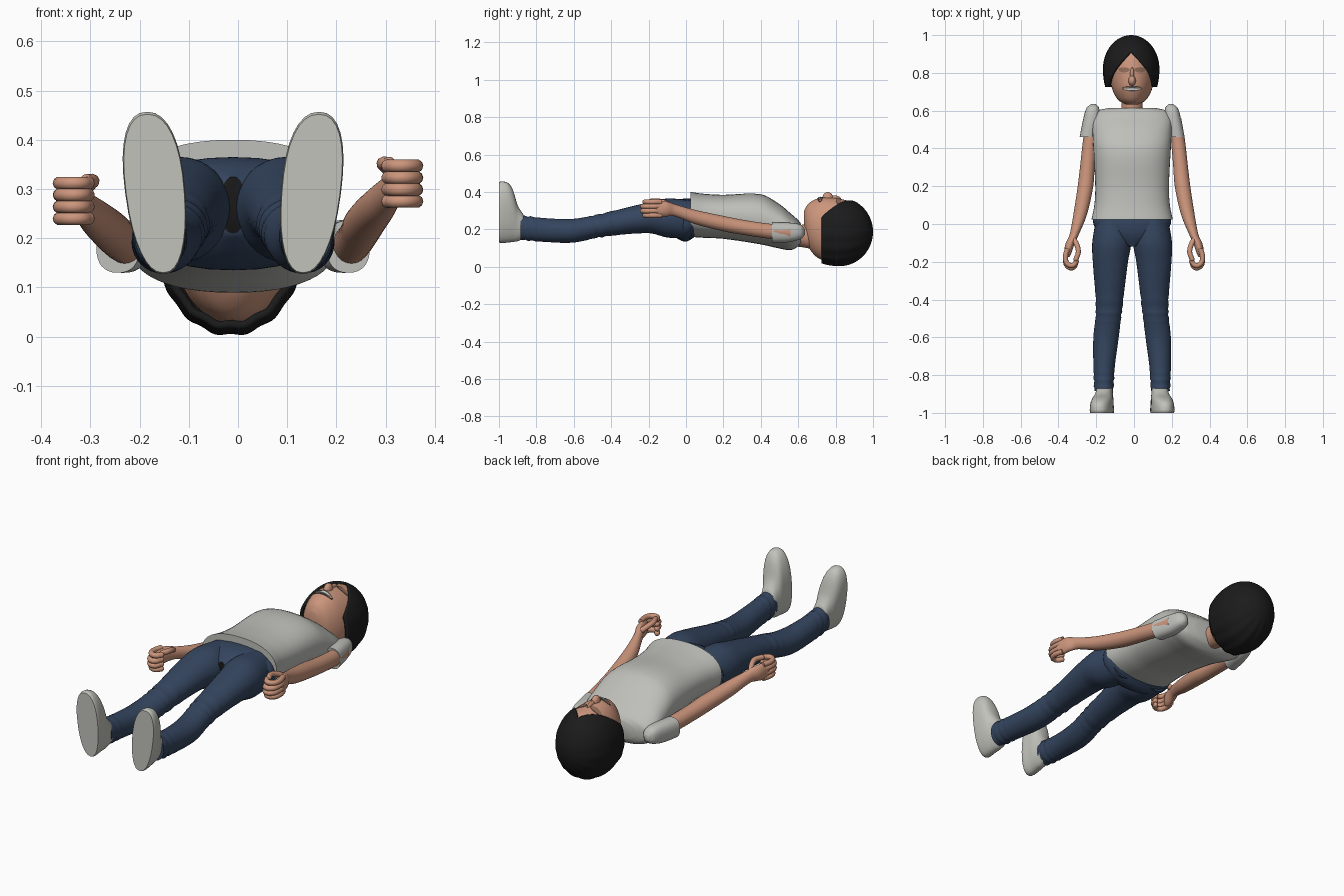
import bpy
import bmesh
from math import sin, cos, pi, radians, asin, sqrt, copysign
from mathutils import Vector

cube = bpy.data.objects.get("Cube")
if cube:
    bpy.data.objects.remove(cube, do_unlink=True)

MID = -0.01  # middle of the body


def material(name, r, g, b):
    mat = bpy.data.materials.new(name)
    mat.use_nodes = True
    mat.diffuse_color = (r, g, b, 1)
    bsdf = next(n for n in mat.node_tree.nodes if n.type == "BSDF_PRINCIPLED")
    bsdf.inputs["Base Color"].default_value = (r, g, b, 1)
    bsdf.inputs["Roughness"].default_value = 0.8
    return mat


SKIN = material("skin", 0.6, 0.3, 0.2)
HAIR = material("black hair", 0.011, 0.011, 0.011)
SHIRT = material("grey shirt", 0.52, 0.52, 0.49)
JEANS = material("blue denim", 0.035, 0.06, 0.115)
SHOE = material("light shoe", 0.54, 0.54, 0.5)
DARK = material("black", 0.01, 0.01, 0.01)
EYE = material("eyelid brown", 0.28, 0.15, 0.1)
LIP = material("mouth grey", 0.1, 0.085, 0.08)
TEETH = material("teeth", 0.6, 0.6, 0.58)


def smooth(ob, angle=50):
    bpy.ops.object.select_all(action="DESELECT")
    ob.select_set(True)
    bpy.context.view_layer.objects.active = ob
    bpy.ops.object.shade_smooth_by_angle(angle=radians(angle))


def finish(bm, name, *mats):
    bmesh.ops.recalc_face_normals(bm, faces=bm.faces)
    mesh = bpy.data.meshes.new(name)
    bm.to_mesh(mesh)
    bm.free()
    ob = bpy.data.objects.new(name, mesh)
    bpy.context.collection.objects.link(ob)
    for mat in mats:
        mesh.materials.append(mat)
    smooth(ob)
    return ob


def interpolate(rows, steps):
    """Smooth rows of values, with the first value as the parameter."""
    last = len(rows) - 1

    def slope(i):
        a, b = rows[max(i - 1, 0)], rows[min(i + 1, last)]
        return [(q - p) / (b[0] - a[0]) for p, q in zip(a, b)]

    for i in range(last):
        a, b, ma, mb = rows[i], rows[i + 1], slope(i), slope(i + 1)
        h = b[0] - a[0]
        for k in range(steps):
            t = k / steps
            e = t * t * (3 - 2 * t)
            yield [p * (1 - e) + q * e + h * (t * (1 - t) ** 2 * u - t * t * (1 - t) * v)
                   for p, q, u, v in zip(a, b, ma, mb)]
    yield list(rows[last])


def loft(name, rows, mats, side=1, origin=MID, lift=0, power=2.0, sides=32, steps=5,
         bend=None, end_index=0):
    """Skin rings across y; each row is y, centre x, half width, low z, high z."""
    bm = bmesh.new()
    rings = []
    for y, cx, rx, low, high in interpolate(rows, steps):
        ring = []
        for k in range(sides):
            a = 2 * pi * k / sides
            u = copysign(abs(cos(a)) ** (2 / power), cos(a))
            v = copysign(abs(sin(a)) ** (2 / power), sin(a))
            p = Vector((cx + rx * u, y, (low + high) / 2 + (high - low) / 2 * v + lift))
            if bend:
                p = bend(p, a)
            ring.append(bm.verts.new((origin + side * p.x, p.y, p.z)))
        rings.append(ring)
    for a, b in zip(rings, rings[1:]):
        for k in range(sides):
            n = (k + 1) % sides
            bm.faces.new((a[k], a[n], b[n], b[k]))
    bm.faces.new(rings[0])
    bm.faces.new(rings[-1]).material_index = end_index
    return finish(bm, name, *mats)


def tube(name, points, radius, mat):
    """Round finger along a smooth path with a ball at the tip."""
    curve = bpy.data.curves.new(name, "CURVE")
    curve.dimensions = "3D"
    curve.bevel_depth = radius
    curve.bevel_resolution = 3
    curve.use_fill_caps = True
    spline = curve.splines.new("BEZIER")
    spline.bezier_points.add(len(points) - 1)
    for bp, co in zip(spline.bezier_points, points):
        bp.co = co
        bp.handle_left_type = bp.handle_right_type = "AUTO"
    spline.resolution_u = 5
    curve.materials.append(mat)
    ob = bpy.data.objects.new(name, curve)
    bpy.context.collection.objects.link(ob)
    ball(name + "_tip", points[-1], (radius,) * 3, mat)


def ball(name, centre, size, mat):
    bm = bmesh.new()
    bmesh.ops.create_uvsphere(bm, u_segments=16, v_segments=10, radius=1)
    bmesh.ops.scale(bm, vec=size, verts=bm.verts)
    bmesh.ops.translate(bm, vec=centre, verts=bm.verts)
    return finish(bm, name, mat)


# Shirt body, with a flared hem
loft("shirt", [(0.025, 0, 0.215, 0.16, 0.4), (0.1, 0, 0.2, 0.155, 0.39),
               (0.2, 0, 0.195, 0.15, 0.385), (0.4, 0, 0.205, 0.12, 0.388),
               (0.5, 0, 0.21, 0.098, 0.335), (0.56, 0, 0.21, 0.09, 0.285),
               (0.6, 0, 0.185, 0.11, 0.25), (0.615, 0, 0.12, 0.13, 0.23)],
     [SHIRT], power=2.3, sides=48)

# Jeans seat, ending in the dark crotch seam
loft("jeans_seat", [(0.06, 0, 0.195, 0.17, 0.36), (0, 0, 0.205, 0.135, 0.365),
                    (-0.06, 0, 0.15, 0.16, 0.355), (-0.12, 0, 0.025, 0.21, 0.325)],
     [JEANS, DARK], power=2.3, end_index=1)


def denim_folds(p, a):
    """Shallow creases around the knee and the ankle."""
    for centre, reach in ((-0.45, 0.1), (-0.84, 0.07)):
        fade = max(0, 1 - abs(p.y - centre) / reach)
        push = 0.004 * fade * sin(p.y * 160 + 2 * sin(a))
        p = p + Vector((cos(a), 0, sin(a))) * push
    return p


def shoe_last(p, a):
    """Widen the toe and turn it outward."""
    up = p.z - 0.29
    return Vector((0.158 + (p.x - 0.158) * (1 + 0.5 * up) + 0.1 * up, p.y, p.z))


for side, label, lift in ((1, "left", 0), (-1, "right", -0.035)):
    # Trouser leg and shoe
    loft(label + "_jeans_leg",
         [(0.03, 0.1, 0.09, 0.15, 0.355), (-0.1, 0.108, 0.103, 0.157, 0.365),
          (-0.2, 0.115, 0.093, 0.18, 0.345), (-0.45, 0.122, 0.069, 0.16, 0.285),
          (-0.6, 0.138, 0.067, 0.13, 0.257), (-0.75, 0.148, 0.057, 0.133, 0.26),
          (-0.885, 0.15, 0.05, 0.145, 0.275)],
         [JEANS], side, bend=denim_folds, steps=10)
    loft(label + "_shoe",
         [(-1, 0.158, 0.059, 0.13, 0.452), (-0.985, 0.158, 0.061, 0.127, 0.457),
          (-0.95, 0.158, 0.058, 0.13, 0.447), (-0.925, 0.156, 0.054, 0.133, 0.41),
          (-0.9, 0.154, 0.047, 0.137, 0.33), (-0.87, 0.152, 0.043, 0.15, 0.28)],
         [SHOE], side, power=2.3, bend=shoe_last)

    # Sleeve and arm; the lift raises the forearm gradually
    loft(label + "_sleeve",
         [(0.635, 0.205, 0.012, 0.17, 0.2), (0.615, 0.208, 0.033, 0.15, 0.225),
          (0.55, 0.216, 0.044, 0.132, 0.236), (0.46, 0.234, 0.044, 0.13, 0.236)],
         [SHIRT], side, power=2.4)

    def raise_forearm(p, a):
        return p + Vector((0, 0, lift * min(1, max(0, (0.45 - p.y) / 0.5))))

    loft(label + "_arm",
         [(0.56, 0.215, 0.035, 0.14, 0.225), (0.45, 0.232, 0.037, 0.15, 0.23),
          (0.3, 0.247, 0.039, 0.172, 0.252), (0.2, 0.257, 0.041, 0.19, 0.272),
          (0.05, 0.285, 0.036, 0.228, 0.304), (-0.06, 0.318, 0.024, 0.27, 0.335),
          (-0.1, 0.337, 0.024, 0.27, 0.348), (-0.15, 0.35, 0.02, 0.264, 0.35),
          (-0.175, 0.353, 0.012, 0.275, 0.34)],
         [SKIN], side, origin=0, bend=raise_forearm)

    # Curled fingers stacked above one another, and the thumb
    for i in range(4):
        z = 0.275 + 0.024 * i + lift
        reach = 0.012 * (i in (1, 2))
        path = [(0.352, -0.13), (0.363, -0.18), (0.35, -0.213 - reach),
                (0.322, -0.218 - reach), (0.305, -0.197)]
        tube(f"{label}_finger", [(side * x, y, z) for x, y in path], 0.0135, SKIN)
    thumb = [(0.325, -0.07, 0.32), (0.303, -0.11, 0.342), (0.295, -0.15, 0.352),
             (0.307, -0.185, 0.352)]
    tube(label + "_thumb", [(side * x, y, z + lift) for x, y, z in thumb], 0.0135, SKIN)

# Neck, head and nose
loft("neck", [(0.57, 0, 0.065, 0.11, 0.23), (0.62, 0, 0.056, 0.105, 0.225),
              (0.7, 0, 0.06, 0.09, 0.24)], [SKIN])
head = loft("head", [(0.632, 0, 0.03, 0.2, 0.3), (0.65, 0, 0.066, 0.12, 0.333),
                     (0.68, 0, 0.09, 0.07, 0.355), (0.72, 0, 0.107, 0.04, 0.37),
                     (0.78, 0, 0.119, 0.03, 0.37), (0.83, 0, 0.122, 0.03, 0.362),
                     (0.9, 0, 0.095, 0.07, 0.337), (0.95, 0, 0.05, 0.12, 0.27)],
            [SKIN], sides=48)
ball("nose", (MID, 0.758, 0.368), (0.02, 0.028, 0.032), SKIN)
ball("nose_bridge", (MID, 0.79, 0.362), (0.011, 0.04, 0.02), SKIN)

# Thin face plates laid on the head surface
bpy.context.view_layer.update()


def face_plate(name, x, y, half_x, half_y, gap, mat):
    bm = bmesh.new()
    bmesh.ops.create_circle(bm, cap_ends=True, segments=20, radius=1)
    bmesh.ops.poke(bm, faces=bm.faces)
    for v in bm.verts:
        v.co = (x + v.co.x * half_x, y + v.co.y * half_y, 1)
        hit, where, _, _ = head.ray_cast(v.co, (0, 0, -1))
        v.co.z = (where.z if hit else 0.36) + gap
    rim = bmesh.ops.extrude_face_region(bm, geom=bm.faces[:])
    bottom = [g for g in rim["geom"] if isinstance(g, bmesh.types.BMVert)]
    bmesh.ops.translate(bm, vec=(0, 0, -0.008), verts=bottom)
    finish(bm, name, mat)


for side in (1, -1):
    face_plate("eyelid", MID + side * 0.042, 0.816, 0.03, 0.014, 0.003, EYE)
face_plate("mouth", MID, 0.717, 0.055, 0.015, 0.003, LIP)
face_plate("teeth_row", MID, 0.715, 0.04, 0.006, 0.005, TEETH)

# Hair shell, parted over the forehead and waved around the back
bm = bmesh.new()
part = [(0.725, 0.122), (0.77, 0.11), (0.81, 0.09), (0.85, 0.06), (0.885, 0.028), (0.915, 0)]
levels = list(interpolate(part, 4))
levels += [[0.915 + 0.085 * sin(pi / 2 * k / 9), 0] for k in range(1, 10)]
rings = []
for y, gap in levels:
    depth = 0.18 if y > 0.82 else 0.24
    scale = sqrt(max(0.0004, 1 - ((y - 0.82) / depth) ** 2))
    start = asin(min(0.95, max(0, gap) / (0.149 * scale)))
    ring = []
    for k in range(97):
        a = start + (2 * pi - 2 * start) * k / 96
        wave = scale * (1 + 0.014 * cos(15 * a) * (1 - cos(a)) / 2)
        ring.append(bm.verts.new((MID - 0.005 + 0.149 * wave * sin(a), y,
                                  0.187 + 0.184 * wave * cos(a))))
    rings.append(ring)
for a, b in zip(rings, rings[1:]):
    for k in range(96):
        bm.faces.new((a[k], a[k + 1], b[k + 1], b[k]))
bm.faces.new(rings[-1])
bmesh.ops.remove_doubles(bm, verts=bm.verts, dist=0.0001)
hair = finish(bm, "hair", HAIR)
shell = hair.modifiers.new("thickness", "SOLIDIFY")
shell.thickness = 0.014
shell.offset = -1
